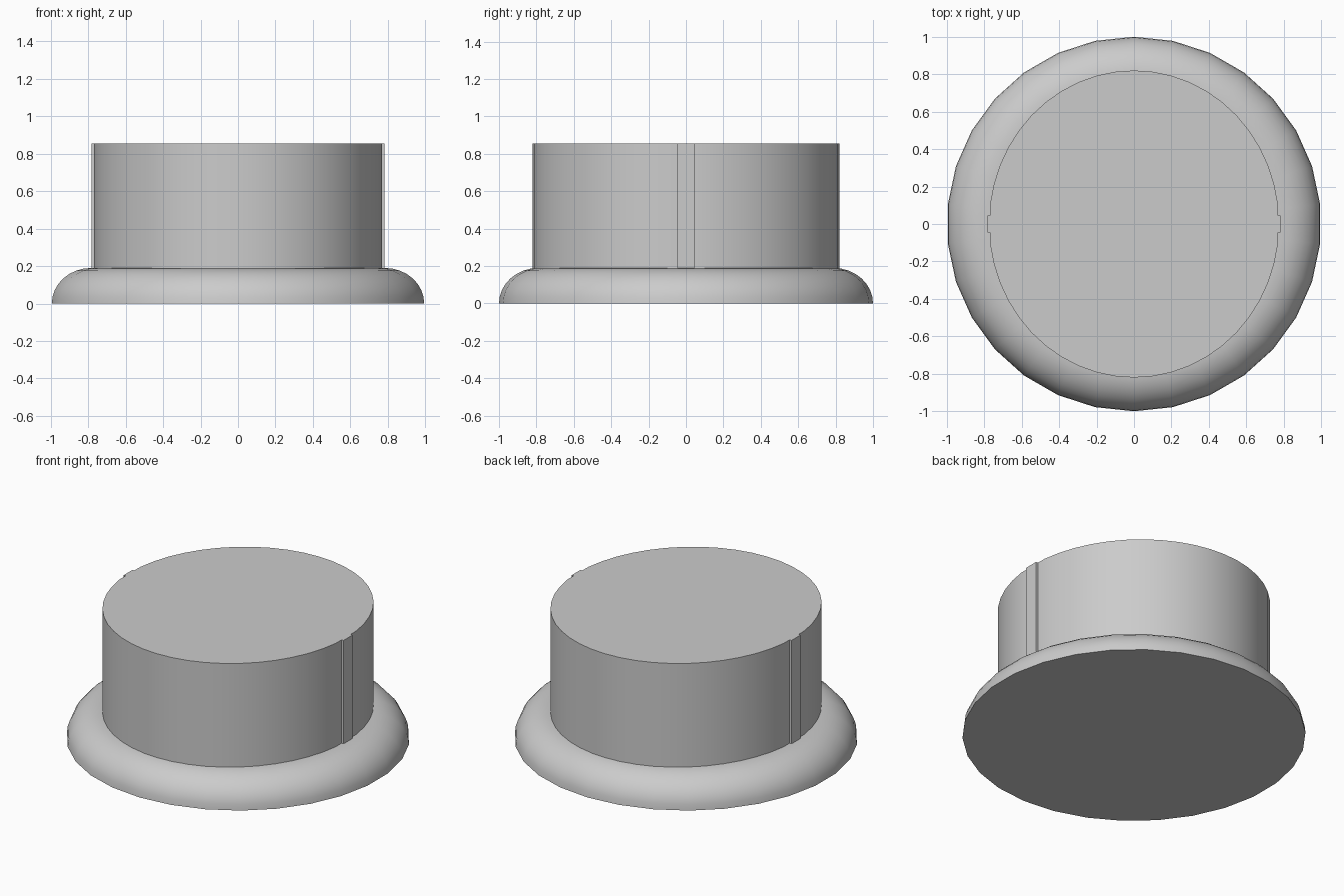
import bpy
import bmesh
from math import sin, cos, pi, radians

cube = bpy.data.objects.get("Cube")
if cube:
    bpy.data.objects.remove(cube, do_unlink=True)

grey = bpy.data.materials.new("light grey")
grey.use_nodes = True
colour = (0.6, 0.6, 0.6, 1)
grey.diffuse_color = colour
grey.node_tree.nodes["Principled BSDF"].inputs["Base Color"].default_value = colour


def loft(name, rings, angle):
    """Skin a stack of closed rings and cap both ends."""
    bm = bmesh.new()
    loops = [[bm.verts.new(p) for p in ring] for ring in rings]
    n = len(loops[0])
    for low, high in zip(loops, loops[1:]):
        for i in range(n):
            j = (i + 1) % n
            bm.faces.new((low[i], low[j], high[j], high[i]))
    bm.faces.new(loops[0][::-1])
    bm.faces.new(loops[-1])
    mesh = bpy.data.meshes.new(name)
    bm.to_mesh(mesh)
    bm.free()
    mesh.materials.append(grey)
    obj = bpy.data.objects.new(name, mesh)
    bpy.context.collection.objects.link(obj)
    bpy.ops.object.select_all(action='DESELECT')
    obj.select_set(True)
    bpy.context.view_layer.objects.active = obj
    bpy.ops.object.shade_smooth_by_angle(angle=radians(angle))
    return obj


# Round flange with a quarter-round rim
sides, steps = 30, 8
rings = []
for k in range(steps + 1):
    t = k / steps * pi / 2
    r, z = 0.79 + 0.21 * cos(t), 0.19 * sin(t)
    rings.append([(r * sin(-i * 2 * pi / sides), r * cos(i * 2 * pi / sides), z)
                  for i in range(sides)])
loft("base_flange", rings, 40)

# Slightly oval post with a narrow raised key on each side
rx, ry, key_x, key_y = 0.775, 0.82, 0.783, 0.045
half = [(key_x, key_y), (rx - 0.006, key_y)]
count = 24
for i in range(1, count):
    a = i * pi / count
    half.append((rx * cos(a), ry * sin(a)))
half += [(-rx + 0.006, key_y), (-key_x, key_y)]
outline = half + [(-x, -y) for x, y in half]
loft("oval_post", [[(x, y, z) for x, y in outline] for z in (0.15, 0.855)], 30)
